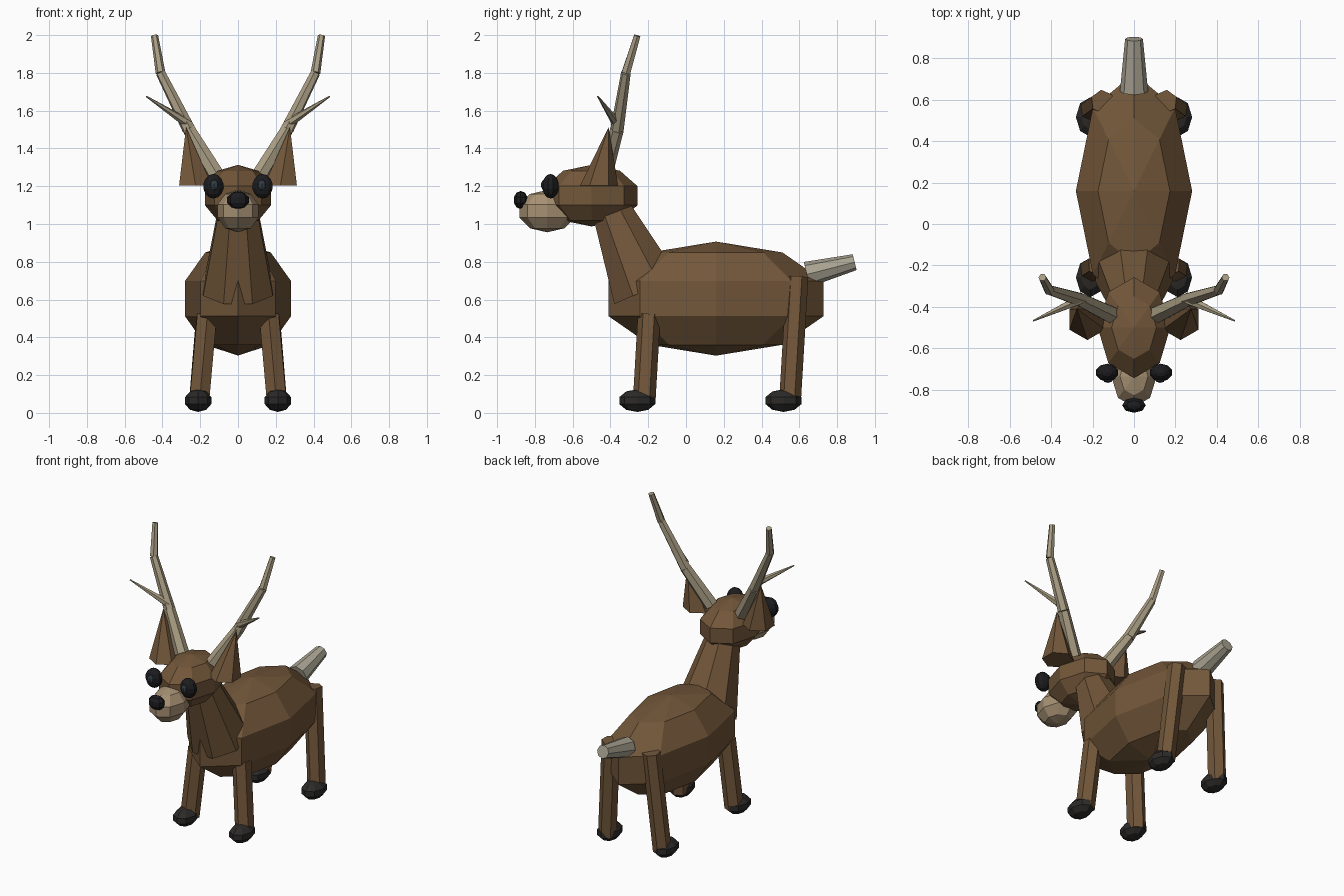
import bpy, math
from mathutils import Vector, Matrix

if "Cube" in bpy.data.objects:
    bpy.data.objects.remove(bpy.data.objects["Cube"])


def mat(name, rgb):
    m = bpy.data.materials.new(name)
    m.diffuse_color = (*rgb, 1)
    m.use_nodes = True
    m.node_tree.nodes["Principled BSDF"].inputs["Base Color"].default_value = m.diffuse_color
    return m


FUR = mat("fur", (0.17, 0.095, 0.042))
TAN = mat("muzzle_tan", (0.38, 0.28, 0.17))
HORN = mat("horn", (0.40, 0.34, 0.23))
TAIL = mat("tail_grey", (0.40, 0.37, 0.29))
DARK = mat("dark", (0.025, 0.023, 0.022))
BLACK = mat("black", (0.012, 0.012, 0.014))
GLINT = mat("pupil", (0.03, 0.045, 0.055))


def ball(name, c, r, m, seg=8, rings=5):
    bpy.ops.mesh.primitive_uv_sphere_add(segments=seg, ring_count=rings, radius=1)
    o = bpy.context.object
    o.name = name
    o.data.transform(Matrix.Diagonal((*r, 1)))
    o.location = c
    o.data.materials.append(m)
    return o


def rod(name, a, b, r1, r2, m, sides=6, turn=0.0):
    a, b = Vector(a), Vector(b)
    d = b - a
    bpy.ops.mesh.primitive_cone_add(vertices=sides, radius1=r1, radius2=r2, depth=d.length)
    o = bpy.context.object
    o.name = name
    o.data.transform(d.to_track_quat('Z', 'Y').to_matrix().to_4x4() @ Matrix.Rotation(turn, 4, 'Z'))
    o.location = (a + b) / 2
    o.data.materials.append(m)
    return o


# torso, neck, tail
ball("body", (0, 0.159, 0.605), (0.295, 0.598, 0.302), FUR)
rod("neck", (0, -0.21, 0.65), (0, -0.42, 1.13), 0.2, 0.1, FUR, 8, math.pi / 8)
rod("tail", (0, 0.64, 0.733), (0, 0.893, 0.798), 0.068, 0.043, TAIL, 8)

# head
ball("head", (0, -0.5, 1.15), (0.184, 0.256, 0.163), FUR)
ball("muzzle", (0, -0.735, 1.068), (0.115, 0.155, 0.112), TAN)
ball("nose", (0, -0.875, 1.127), (0.06, 0.038, 0.048), BLACK)

for s, side in ((-1, "right"), (1, "left")):
    # eyes
    ball(f"eye_{side}", (s * 0.13, -0.717, 1.2), (0.057, 0.044, 0.065), BLACK, 10, 7)
    ball(f"pupil_{side}", (s * 0.126, -0.748, 1.206), (0.026, 0.02, 0.03), GLINT)

    # ears: cones with the tip pushed outward and back
    ear = rod(f"ear_{side}", (s * 0.225, -0.46, 1.205), (s * 0.225, -0.46, 1.513), 0.1, 0, FUR)
    for v in ear.data.vertices:
        if v.co.z > 0:
            v.co.x += s * 0.05
            v.co.y += 0.05

    # antlers: three tapering segments and a tine
    path = [(0.115, -0.435, 1.26), (0.26, -0.365, 1.5), (0.41, -0.318, 1.8), (0.442, -0.258, 1.997)]
    radii = [0.045, 0.036, 0.026, 0.019]
    path = [(s * x, y, z) for x, y, z in path]
    for i in range(3):
        rod(f"antler_{side}_{i + 1}", path[i], path[i + 1], radii[i], radii[i + 1], HORN)
    rod(f"antler_tine_{side}", (s * 0.262, -0.365, 1.53), (s * 0.486, -0.467, 1.676), 0.026, 0.004, HORN)

    # legs and hooves
    rod(f"front_leg_{side}", (s * 0.165, -0.195, 0.52), (s * 0.207, -0.222, 0.05), 0.06, 0.06, FUR)
    rod(f"hind_leg_{side}", (s * 0.152, 0.59, 0.72), (s * 0.207, 0.55, 0.05), 0.058, 0.058, FUR)
    for name, y in (("front", -0.258), ("hind", 0.516)):
        ball(f"{name}_hoof_{side}", (s * 0.211, y, 0.065), (0.073, 0.1, 0.06), DARK)
